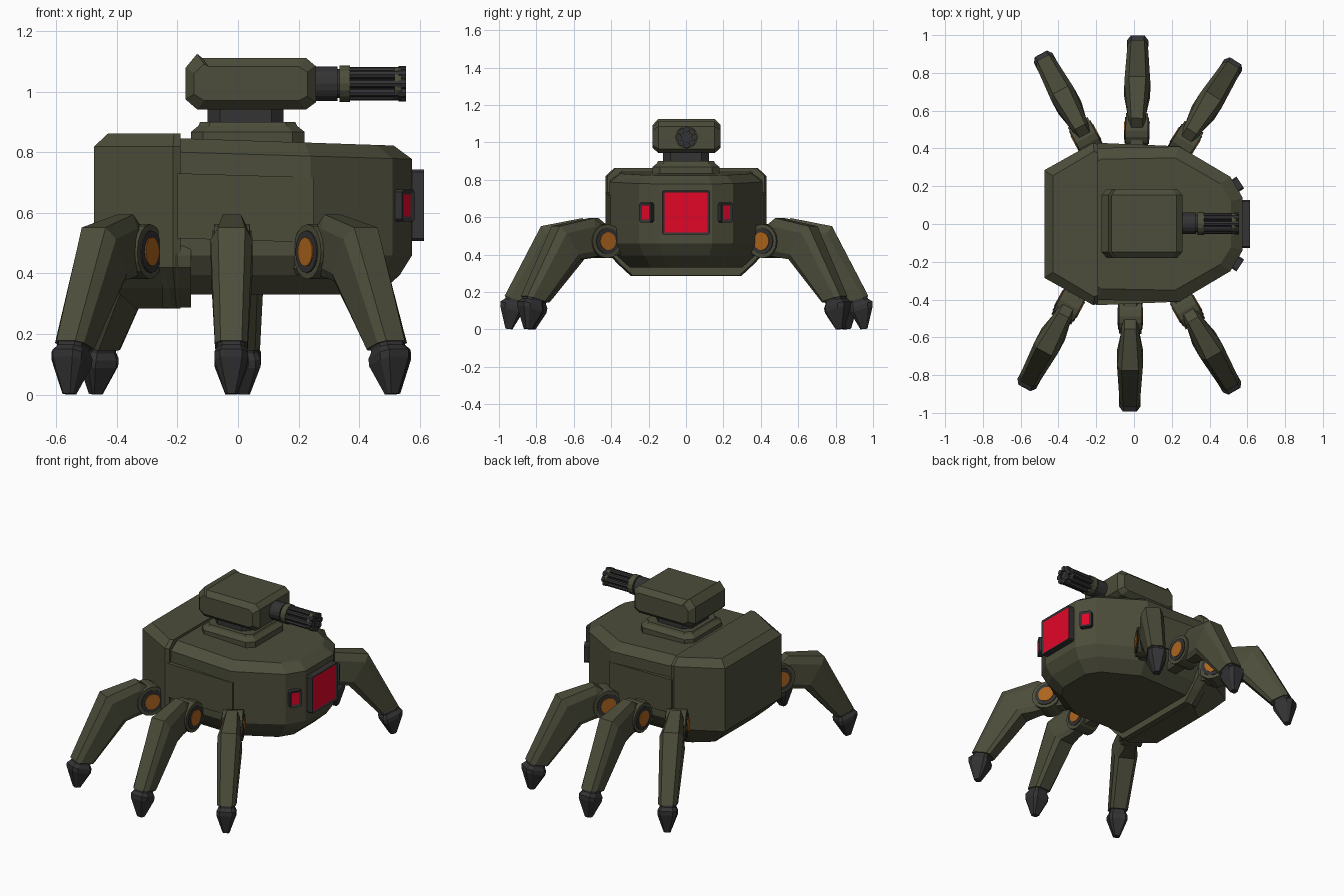
import bpy, bmesh, math
from mathutils import Vector, Matrix

if "Cube" in bpy.data.objects:
    bpy.data.objects.remove(bpy.data.objects["Cube"])


def material(name, rgb):
    m = bpy.data.materials.new(name)
    m.diffuse_color = (*rgb, 1)
    m.use_nodes = True
    m.node_tree.nodes["Principled BSDF"].inputs["Base Color"].default_value = m.diffuse_color
    return m


OLIVE = material("olive armour", (0.073, 0.074, 0.043))
DARK = material("dark metal", (0.033, 0.033, 0.035))
RED = material("red screen", (0.76, 0.002, 0.022))
ORANGE = material("orange joint", (0.42, 0.13, 0.013))


def finish(name, bm, *mats):
    bmesh.ops.recalc_face_normals(bm, faces=bm.faces)
    me = bpy.data.meshes.new(name)
    bm.to_mesh(me)
    bm.free()
    for m in mats:
        me.materials.append(m)
    ob = bpy.data.objects.new(name, me)
    bpy.context.collection.objects.link(ob)
    return ob


def loft(name, sections, mat):
    """Skin a list of equal-length rings and cap both ends."""
    bm = bmesh.new()
    rings = [[bm.verts.new(p) for p in s] for s in sections]
    n = len(rings[0])
    for a, b in zip(rings, rings[1:]):
        for i in range(n):
            j = (i + 1) % n
            bm.faces.new((a[i], a[j], b[j], b[i]))
    bm.faces.new(rings[0])
    bm.faces.new(rings[-1])
    return finish(name, bm, mat)


def hull(name, half, levels, anchor, hx, hy, mat, tilt=0):
    """Stack a mirrored outline at (z, inset) levels."""
    outline = half + [(x, -y) for x, y in reversed(half)]
    secs = []
    for z, i in levels:
        secs.append([(anchor + (x - anchor) * (1 - i / hx), y * (1 - i / hy),
                      z - (tilt * x if z > 0.75 else 0)) for x, y in outline])
    return loft(name, secs, mat)


def cyl(name, centre, axis, r, length, mat, n=16):
    bm = bmesh.new()
    rot = Vector(axis).to_track_quat('Z', 'Y').to_matrix().to_4x4()
    bmesh.ops.create_cone(bm, cap_ends=True, segments=n, radius1=r, radius2=r,
                          depth=length, matrix=Matrix.Translation(centre) @ rot)
    return finish(name, bm, mat)


def screen(name, centre, angle, depth, width, height, rim):
    """Dark frame with a red screen sunk into its outward face."""
    bm = bmesh.new()
    bmesh.ops.create_cube(bm, size=1, matrix=Matrix.Diagonal((depth, width, height, 1)))
    along = [e for e in bm.edges if abs(e.verts[0].co.x - e.verts[1].co.x) > 1e-4]
    bmesh.ops.bevel(bm, geom=along, offset=0.008, segments=1, affect='EDGES')
    bm.normal_update()
    face = max(bm.faces, key=lambda f: f.calc_center_median().x)
    bmesh.ops.inset_individual(bm, faces=[face], thickness=rim, depth=-0.006)
    face.material_index = 1
    bm.transform(Matrix.Translation(centre) @ Matrix.Rotation(angle, 4, 'Z'))
    return finish(name, bm, DARK, RED)


# main hull, rear shell and the shell's lower lip
hull("main_hull", [(-0.42, 0.28), (-0.2, 0.402), (0.24, 0.41), (0.51, 0.25), (0.575, 0.14)],
     [(0.33, 0.11), (0.395, 0.04), (0.46, 0), (0.795, 0), (0.84, 0.06)],
     0.05, 0.52, 0.41, OLIVE, 0.03)
hull("rear_shell", [(-0.475, 0.285), (-0.215, 0.43), (-0.19, 0.42)],
     [(0.285, 0.135), (0.35, 0.065), (0.42, 0), (0.82, 0), (0.862, 0.045)],
     -0.19, 0.285, 0.43, OLIVE)
hull("shell_lower_lip", [(-0.25, 0.41), (-0.2, 0.428), (-0.155, 0.415)],
     [(0.288, 0.135), (0.35, 0.065), (0.42, 0), (0.46, 0), (0.49, 0.02)],
     -0.18, 9, 0.43, OLIVE)

for s, side in ((1, "left"), (-1, "right")):
    # raised band along each side of the hull
    ring = [(-0.2, 0.3), (-0.2, 0.43), (0.25, 0.411), (0.25, 0.3)]
    loft("side_band_" + side, [[(x, s * y, z - 0.03 * x) for x, y in ring]
                               for z in (0.51, 0.725)], OLIVE)
    # small angled screens
    screen("side_screen_" + side, (0.542, s * 0.206, 0.625), s * math.radians(33),
           0.05, 0.075, 0.105, 0.017)
screen("main_screen", (0.59, 0, 0.625), 0, 0.05, 0.256, 0.236, 0.013)


# turret plinth and neck
def octagon(x0, x1, y, c):
    return [(x0, y - c), (x0 + c, y), (x1 - c, y), (x1, y - c)]


hull("turret_plinth", octagon(-0.155, 0.22, 0.18, 0.04),
     [(0.82, 0), (0.868, 0), (0.888, 0.025), (0.9, 0.03)], 0.03, 0.19, 0.18, OLIVE)
hull("turret_neck", octagon(-0.1, 0.15, 0.123, 0.04), [(0.89, 0), (0.95, 0)],
     0.03, 0.12, 0.12, DARK)

# turret head: side profile lofted across y, with a rear ridge
profile = [(-0.173, 0.975), (-0.135, 0.942), (0.225, 0.942), (0.257, 0.965),
           (0.257, 1.085), (0.225, 1.112), (-0.118, 1.112), (-0.135, 1.126), (-0.173, 1.08)]
secs = []
for y, kx, kz in ((-0.182, 0.87, 0.66), (-0.15, 1, 1), (0.15, 1, 1), (0.182, 0.87, 0.66)):
    secs.append([(0.042 + (x - 0.042) * kx, y + 0.003, 1.027 + (z - 1.027) * kz)
                 for x, z in profile])
loft("turret_head", secs, OLIVE)

# rotary gun
GZ = 1.027
for name, x0, x1, r, mat in (("gun_housing", 0.24, 0.328, 0.057, DARK),
                             ("gun_neck", 0.32, 0.34, 0.048, DARK),
                             ("gun_ring", 0.335, 0.37, 0.06, OLIVE),
                             ("gun_core", 0.36, 0.543, 0.028, DARK),
                             ("gun_muzzle_clamp", 0.517, 0.54, 0.054, OLIVE)):
    cyl(name, ((x0 + x1) / 2, 0.003, GZ), (1, 0, 0), r, x1 - x0, mat)
for i in range(8):
    a = math.tau * i / 8
    y, z = 0.003 + 0.042 * math.cos(a), GZ + 0.042 * math.sin(a)
    cyl(f"gun_barrel_{i}", (0.455, y, z), (1, 0, 0), 0.014, 0.2, DARK, 8)
    cyl(f"gun_muzzle_{i}", (0.543, y, z), (1, 0, 0), 0.017, 0.024, DARK, 8)

# legs: rings given as outer (r, z), inner (r, z), half width
LEG = [((-0.02, 0.535), (-0.02, 0.40), 0.045), ((0.065, 0.595), (0.08, 0.385), 0.047),
       ((0.285, 0.552), (0.16, 0.375), 0.069), ((0.48, 0.178), (0.365, 0.145), 0.054)]
FOOT = [((0.47, 0.19), (0.375, 0.16), 0.046), ((0.477, 0.165), (0.385, 0.135), 0.046),
        ((0.502, 0.15), (0.38, 0.112), 0.056), ((0.503, 0.125), (0.385, 0.088), 0.056),
        ((0.475, 0.004), (0.438, 0.0), 0.02)]
MOUNT = [((-0.13, 0.545), (-0.13, 0.395), 0.05), ((0.03, 0.545), (0.03, 0.395), 0.05)]
RING = [(-0.65, 0), (0.65, 0), (1, 0.22), (1, 0.85), (0.7, 1), (-0.7, 1), (-1, 0.85), (-1, 0.22)]


def limb(name, table, hip, d, mat):
    side = Vector((-d.y, d.x, 0))
    secs = []
    for (ro, zo), (ri, zi), w in table:
        secs.append([hip + d * (ro + (ri - ro) * t) + side * (w * s)
                     + Vector((0, 0, zo + (zi - zo) * t)) for s, t in RING])
    loft(name, secs, mat)


LEGS = {"front_left": (0.27, 0.438, 0.24, 0.38), "middle_left": (0.015, 0.495, 0.01, 1),
        "rear_left": (-0.255, 0.458, -0.22, 0.41), "front_right": (0.28, -0.45, 0.22, -0.38),
        "middle_right": (-0.02, -0.49, -0.005, -1), "rear_right": (-0.342, -0.425, -0.22, -0.41)}
for name, (hx, hy, dx, dy) in LEGS.items():
    hip, d = Vector((hx, hy, 0)), Vector((dx, dy, 0)).normalized()
    limb(name + "_leg", LEG, hip, d, OLIVE)
    limb(name + "_foot", FOOT, hip, d, DARK)
    limb(name + "_mount", MOUNT, hip, d, OLIVE)
    # round hip joint
    axis, c = (-d.y, d.x, 0), (hx, hy, 0.472)
    cyl(name + "_hip_collar", c, axis, 0.091, 0.118, OLIVE)
    cyl(name + "_hip_ring", c, axis, 0.07, 0.128, DARK)
    cyl(name + "_hip_disc", c, axis, 0.048, 0.136, ORANGE)
